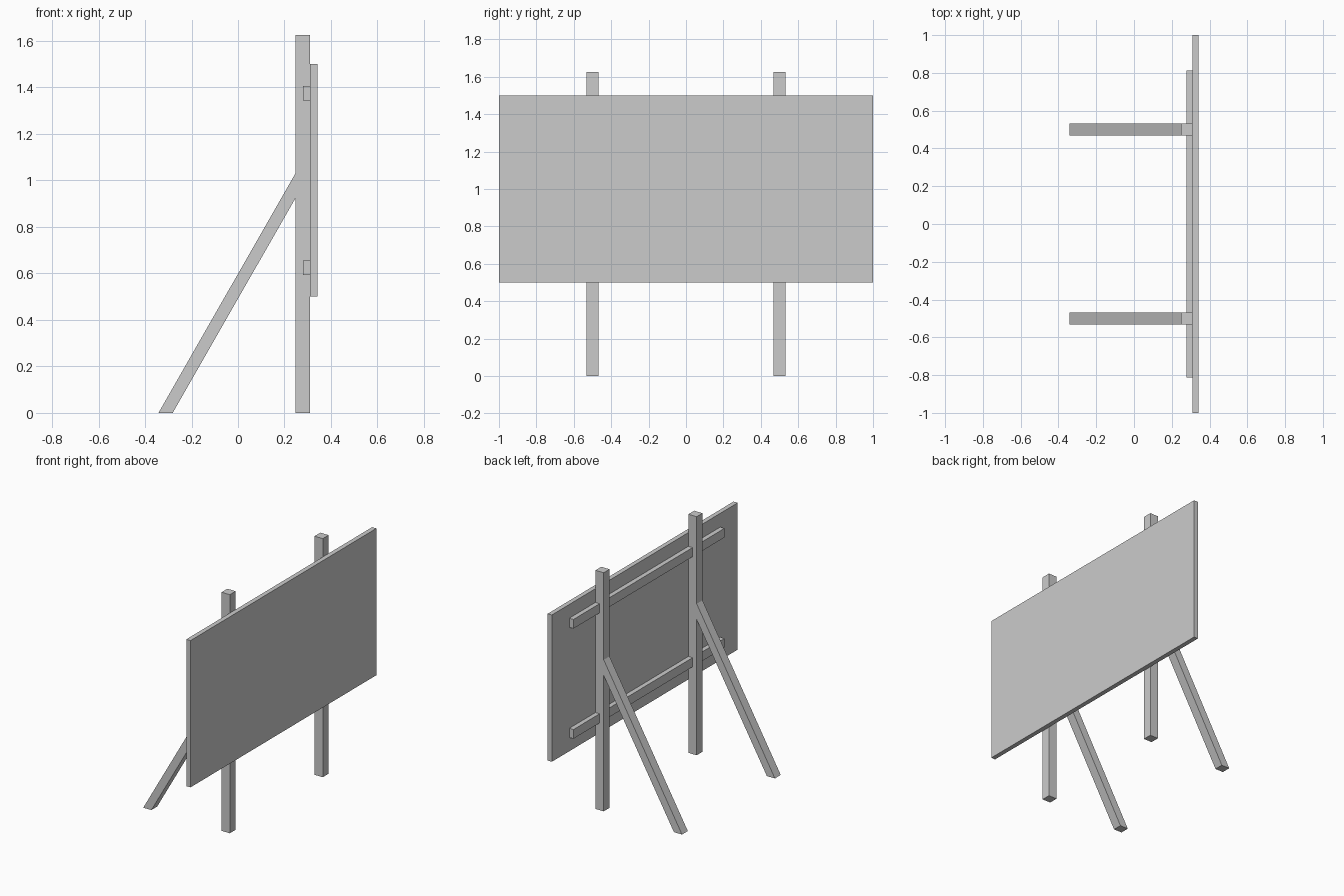
import bpy

if "Cube" in bpy.data.objects:
    bpy.data.objects.remove(bpy.data.objects["Cube"])


def prism(name, profile, y0, y1):
    """Extrude an x/z profile (counter-clockwise seen from the front) along y."""
    n = len(profile)
    verts = [(x, y, z) for y in (y0, y1) for x, z in profile]
    faces = [tuple(range(n)), tuple(reversed(range(n, 2 * n)))]
    faces += [(i, i + n, (i + 1) % n + n, (i + 1) % n) for i in range(n)]
    mesh = bpy.data.meshes.new(name)
    mesh.from_pydata(verts, [], faces)
    obj = bpy.data.objects.new(name, mesh)
    bpy.context.collection.objects.link(obj)
    return obj


def rect(x0, x1, z0, z1):
    return [(x0, z0), (x1, z0), (x1, z1), (x0, z1)]


HALF = 0.03125                 # half the timber width
BACK, FACE, FRONT = 0.248, 0.3105, 0.342

# Sign board
prism("board", rect(FACE, FRONT, 0.5, 1.5), -1, 1)

# Horizontal rails behind the board, let into the posts
for label, z in (("lower", 0.625), ("upper", 1.375)):
    prism(label + "_rail", rect(0.279, FACE, z - HALF, z + HALF), -0.8125, 0.8125)

# Posts with slanted braces, cut flush with ground and post
brace = [(-0.342, 0), (-0.281, 0), (BACK, 0.925), (BACK, 1.032)]
for side, y in (("left", -0.5), ("right", 0.5)):
    prism(side + "_post", rect(BACK, FACE, 0, 1.625), y - HALF, y + HALF)
    prism(side + "_brace", brace, y - HALF, y + HALF)
